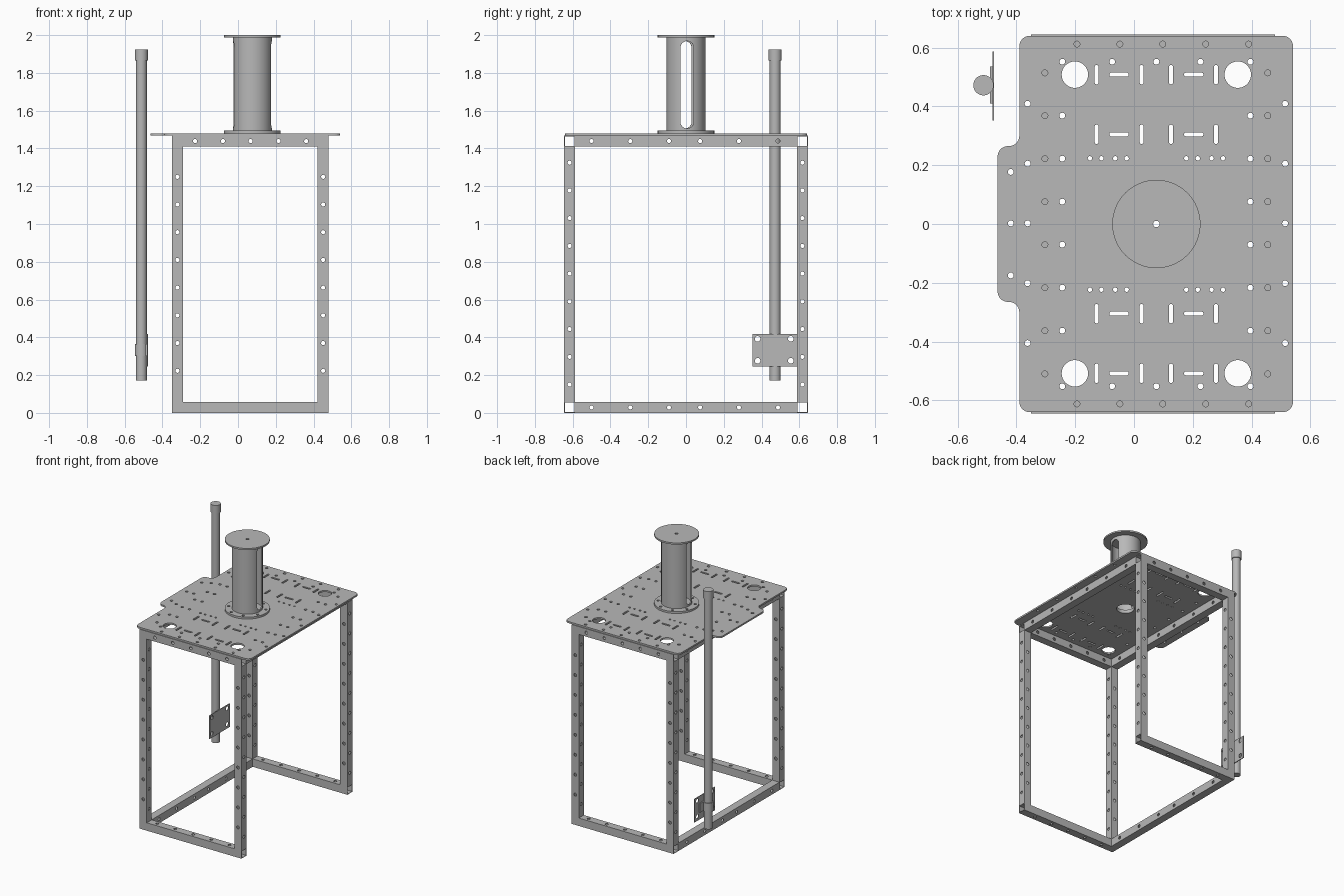
import bpy, bmesh
from math import cos, sin, pi, radians
from mathutils import Matrix, Vector

cube = bpy.data.objects.get("Cube")
if cube:
    bpy.data.objects.remove(cube, do_unlink=True)

grey = bpy.data.materials.new("metal_grey")
grey.use_nodes = True
colour = (0.48, 0.48, 0.48, 1)
grey.diffuse_color = colour
grey.node_tree.nodes["Principled BSDF"].inputs["Base Color"].default_value = colour


# --- 2D outline helpers ---
def circle(x, y, r, n=16):
    return [(x + r * cos(2 * pi * i / n), y + r * sin(2 * pi * i / n)) for i in range(n)]


def rect(x0, x1, y0, y1):
    return [(x0, y0), (x1, y0), (x1, y1), (x0, y1)]


def rounded(points, r, steps=6):
    out = []
    for i, p in enumerate(points):
        p = Vector(p)
        a = (Vector(points[i - 1]) - p).normalized()
        b = (Vector(points[(i + 1) % len(points)]) - p).normalized()
        c = p + (a + b) * r
        for k in range(steps + 1):
            t = k / steps * pi / 2
            out.append(tuple(c - r * (b * cos(t) + a * sin(t))))
    return out


def slot(x, y, w, h):
    return rounded(rect(x - w / 2, x + w / 2, y - h / 2, y + h / 2), min(w, h) * 0.498)


# --- mesh helpers ---
def sheet(outlines, thickness):
    """Flat sheet with holes, centred on local z = 0."""
    curve = bpy.data.curves.new("outline", "CURVE")
    curve.dimensions = "2D"
    curve.fill_mode = "BOTH"
    curve.extrude = thickness / 2
    for pts in outlines:
        spline = curve.splines.new("POLY")
        spline.points.add(len(pts) - 1)
        for q, p in zip(spline.points, pts):
            q.co = (p[0], p[1], 0, 1)
        spline.use_cyclic_u = True
        spline.use_smooth = False
    temp = bpy.data.objects.new("outline", curve)
    bpy.context.collection.objects.link(temp)
    graph = bpy.context.evaluated_depsgraph_get()
    mesh = bpy.data.meshes.new_from_object(temp.evaluated_get(graph))
    bpy.data.objects.remove(temp, do_unlink=True)
    bpy.data.curves.remove(curve)
    return mesh


def build(name, pieces):
    """Join (mesh, matrix) pieces into one object."""
    bm = bmesh.new()
    for mesh, matrix in pieces:
        mesh.transform(matrix)
        bm.from_mesh(mesh)
        bpy.data.meshes.remove(mesh)
    bmesh.ops.remove_doubles(bm, verts=bm.verts, dist=0.00001)
    bmesh.ops.recalc_face_normals(bm, faces=bm.faces)
    mesh = bpy.data.meshes.new(name)
    bm.to_mesh(mesh)
    bm.free()
    mesh.materials.clear()
    mesh.materials.append(grey)
    obj = bpy.data.objects.new(name, mesh)
    bpy.context.collection.objects.link(obj)
    return obj


def smooth(obj):
    bpy.ops.object.select_all(action="DESELECT")
    obj.select_set(True)
    bpy.context.view_layer.objects.active = obj
    bpy.ops.object.shade_smooth_by_angle(angle=radians(30))


def disc(name, x, y, z0, z1, r, holes=()):
    place = Matrix.Translation((x, y, (z0 + z1) / 2))
    obj = build(name, [(sheet([circle(0, 0, r, 64), *holes], z1 - z0), place)])
    smooth(obj)
    return obj


# --- square tube frame ---
S, WALL, HOLE = 0.058, 0.004, 0.011
AXES = {"x": ((1, 0, 0), (0, 1, 0), (0, 0, 1)),
        "y": ((0, 1, 0), (1, 0, 0), (0, 0, 1)),
        "z": ((0, 0, 1), (1, 0, 0), (0, 1, 0))}


def tube(name, axis, start, end, centre, side_holes=(), cap_holes=()):
    """Open square tube; side and cap holes pierce its two pairs of walls."""
    frame = Matrix(AXES[axis]).transposed().to_4x4()
    frame.translation = centre
    pieces = []
    for sign in (-1, 1):
        offset = Matrix.Translation((0, 0, sign * (S - WALL) / 2))
        turn = Matrix.Rotation(pi / 2, 4, "X")
        for holes, spin, half in ((cap_holes, Matrix(), S / 2), (side_holes, turn, S / 2 - WALL)):
            outline = [rect(start, end, -half, half)] + [circle(h, 0, HOLE) for h in holes]
            pieces.append((sheet(outline, WALL), frame @ spin @ offset))
    return build(name, pieces)


X0, X1, Y, TOP = -0.321, 0.451, 0.616, 1.468
x_holes = [0.067 + 0.147 * i for i in range(-2, 3)]
y_holes = [-0.5, -0.295, -0.09, 0.075, 0.28, 0.487]
z_front = [0.223 + 0.1467 * i for i in range(8)]
z_side = [0.15 + 0.1468 * i for i in range(9)]
for end, y in (("front", -Y), ("back", Y)):
    tube(end + "_top_rail", "x", X0 - S / 2, X1 + S / 2, (0, y, TOP - S / 2), x_holes)
    tube(end + "_bottom_rail", "x", X0 - S / 2, X1 + S / 2, (0, y, S / 2), (), x_holes)
    for side, x in (("right", X0), ("left", X1)):
        tube(f"{end}_{side}_leg", "z", S, TOP - S, (x, y, 0), z_side, z_front)
inner = Y - S / 2
for side, x in (("right", X0), ("left", X1)):
    tube(side + "_top_rail", "y", -inner, inner, (x, 0, TOP - S / 2), y_holes)
tube("right_bottom_rail", "y", -inner, inner, (X0, 0, S / 2), y_holes)

# --- perforated top plate ---
CX, PLATE_TOP = 0.076, 1.48
outline = rounded([(-0.39, -0.64), (0.541, -0.64), (0.541, 0.64), (-0.39, 0.64),
                   (-0.39, 0.265), (-0.464, 0.265), (-0.464, -0.265), (-0.39, -0.265)], 0.035)
cuts = [circle(CX, 0, 0.06, 48)]
column_ys = [0.076 + 0.1463 * i for i in range(-3, 3)]
for s in (-1, 1):
    cuts += [circle(CX + dx, s * 0.508, 0.045, 40) for dx in (-0.277, 0.277)]
    for y in (s * 0.508, s * 0.305):
        cuts += [slot(CX + dx, y, 0.014, 0.066) for dx in (-0.203, -0.05, 0.05, 0.203)]
        cuts += [slot(CX + dx, y, 0.066, 0.014) for dx in (-0.127, 0.127)]
    cuts += [circle(CX + m + d, s * 0.2235, 0.0075) for m in (-0.164, 0.164)
             for d in (-0.062, -0.023, 0.024, 0.063)]
    cuts += [circle(CX + dx, s * 0.552, 0.01) for dx in (-0.32, -0.15, 0, 0.15, 0.32)]
    cuts += [circle(0.098 + 0.146 * i, s * 0.612, 0.01) for i in range(-2, 3)]
    cuts += [circle(CX + s * 0.32, y, 0.01) for y in column_ys]
    cuts += [circle(CX + s * 0.379, y, 0.01) for y in [-0.51, *column_ys, 0.514]]
    cuts += [circle(CX + s * 0.438, 0.002 + 0.2035 * i, 0.01) for i in range(-2, 3)]
cuts += [circle(-0.419, y, 0.01) for y in (-0.175, 0.002, 0.177)]
build("top_plate", [(sheet([outline] + cuts, PLATE_TOP - TOP),
                     Matrix.Translation((0, 0, (TOP + PLATE_TOP) / 2)))])

# --- slotted column with flanges ---
bolts = [circle(0.127 * cos(a), 0.127 * sin(a), 0.009)
         for a in (pi / 8 + i * pi / 4 for i in range(8))]
disc("column_base_flange", CX, 0, PLATE_TOP, 1.494, 0.15, bolts + [circle(0, 0, 0.06, 48)])
disc("column_top_flange", CX, 0, 1.988, 2.0, 0.15, [circle(0, 0, 0.011)])
column = disc("column", CX, 0, 1.494, 1.988, 0.103, [circle(0, 0, 0.095, 64)])
place = (Matrix.Translation((CX, 0, 1.737)) @ Matrix.Rotation(radians(3.3), 4, "Z")
         @ Matrix(AXES["y"]).to_4x4() @ Matrix.Rotation(pi / 2, 4, "X"))
cutter = build("slot_cutter", [(sheet([slot(0, 0, 0.07, 0.463)], 0.4), place)])
cutter.hide_render = True
cut = column.modifiers.new("slots", "BOOLEAN")
cut.operation, cut.solver, cut.object = "DIFFERENCE", "EXACT", cutter
bpy.context.view_layer.objects.active = column
bpy.ops.object.modifier_apply(modifier=cut.name)
bpy.data.objects.remove(cutter, do_unlink=True)
smooth(column)

# --- antenna pole and its wall bracket ---
PX, PY = -0.512, 0.472
disc("pole", PX, PY, 0.172, 1.9, 0.029)
disc("pole_cap", PX, PY, 1.865, 1.925, 0.0345)
disc("pole_clamp", PX, PY, 0.3, 0.366, 0.0345)
upright = Matrix(((0, 0, 1), (1, 0, 0), (0, 1, 0))).to_4x4()
plate_holes = [circle(y, z, 0.015) for y in (0.379, 0.555) for z in (0.276, 0.392)]
build("bracket_plate", [(sheet([rect(0.352, 0.587, 0.245, 0.417)] + plate_holes, 0.005),
                         Matrix.Translation((-0.479, 0, 0)) @ upright)])
build("clamp_foot", [(sheet([rect(0.41, 0.535, 0.3, 0.366)], 0.009),
                      Matrix.Translation((-0.4855, 0, 0)) @ upright)])
